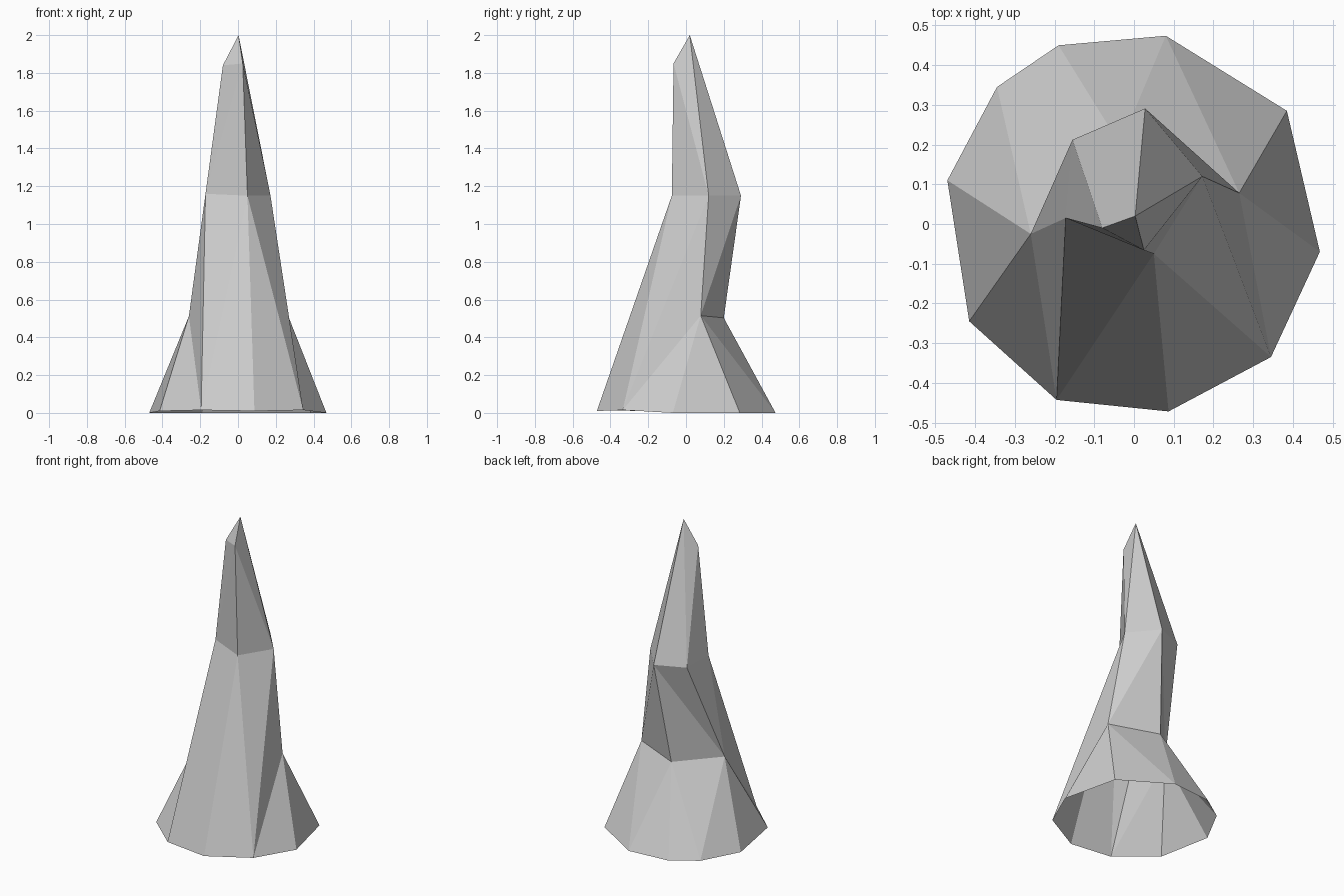
import bpy, bmesh

if "Cube" in bpy.data.objects:
    bpy.data.objects.remove(bpy.data.objects["Cube"])

bm = bmesh.new()


def ring(points, z):
    """Add one counter-clockwise ring of vertices; a point may carry its own z."""
    return [bm.verts.new((p[0], p[1], p[2] if len(p) > 2 else z)) for p in points]


def stitch(lower, upper, steps):
    """Zip two chains with triangles: L advances the lower chain, U the upper."""
    i = j = 0
    for s in steps:
        a, b = lower[i % len(lower)], upper[j % len(upper)]
        if s == "L":
            i += 1
            bm.faces.new((a, lower[i % len(lower)], b))
        else:
            j += 1
            bm.faces.new((a, upper[j % len(upper)], b))


# Rings of the spire: flared foot, ledge on the back, shoulder, tip
foot = ring([(.468, -.07), (.385, .285), (.08, .474), (-.19, .45), (-.345, .345),
             (-.47, .11), (-.415, -.245, .01), (-.195, -.443, .015),
             (.087, -.472, .01), (.345, -.335, .015)], 0)
ledge = ring([(.265, .078, .515), (-.035, .2, .503), (-.26, -.025, .512)], .51)
shoulder = ring([(.172, .12), (.028, .291), (-.155, .212), (-.172, .015, 1.16),
                 (.05, -.075)], 1.15)
tip = ring([(.003, .02, 2.0), (-.08, -.01), (.025, -.066, 1.85)], 1.84)

# Foot up to the ledge at the back and straight to the shoulder at the front
stitch(foot, ledge + [shoulder[3], shoulder[4], shoulder[0]], "LLULLULLLUULLUUL")
# Overhang from ledge to shoulder
stitch([shoulder[0]] + ledge + [shoulder[3]], shoulder[1:3], "LLLUL")
# Shoulder to slanted tip
stitch(shoulder, tip, "LLULULLU")
bm.faces.new(tip)

mesh = bpy.data.meshes.new("rock_spire")
bm.to_mesh(mesh)
bm.free()
bpy.context.collection.objects.link(bpy.data.objects.new("rock_spire", mesh))
